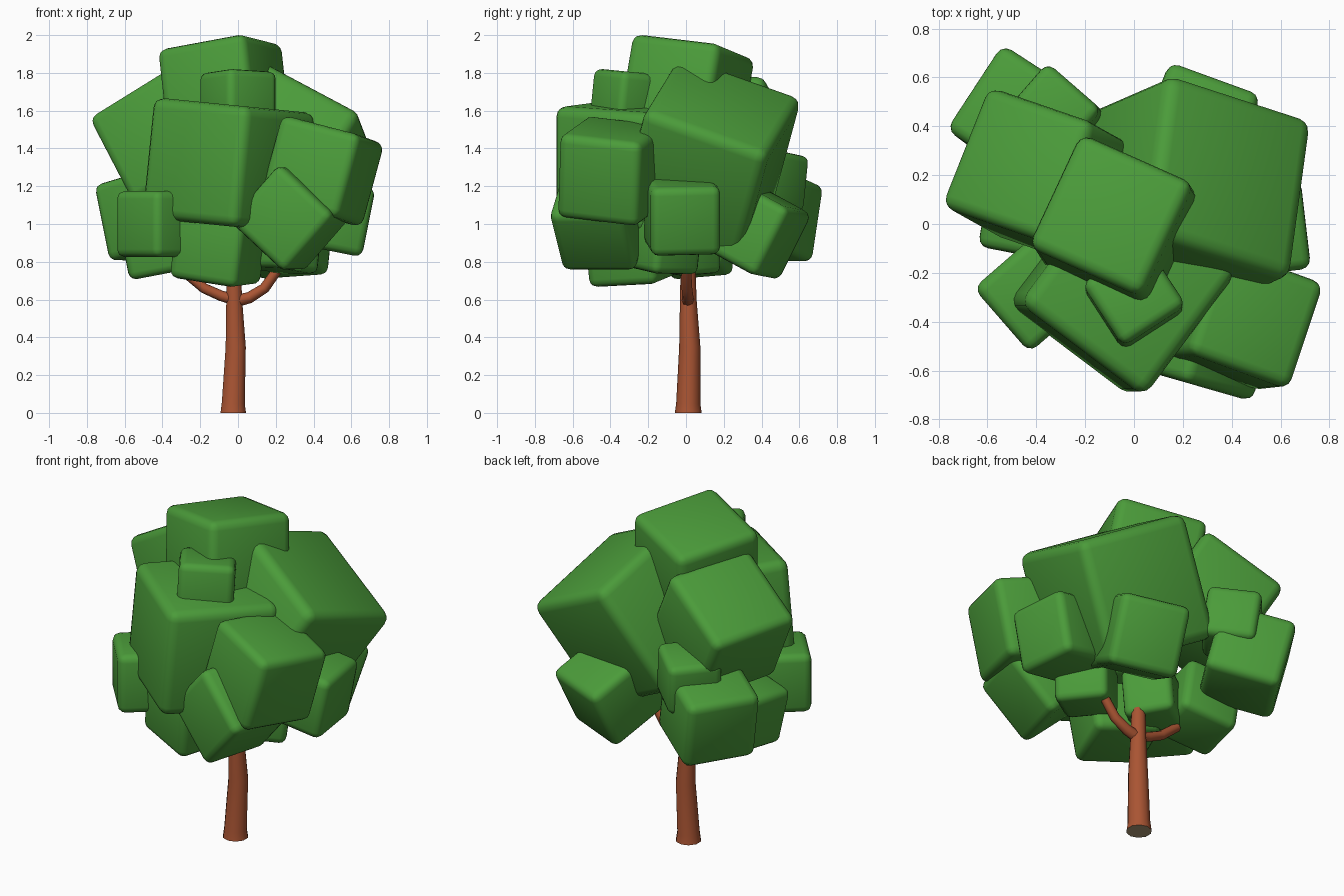
import bpy, bmesh, math
from mathutils import Vector, Matrix

if "Cube" in bpy.data.objects:
    bpy.data.objects.remove(bpy.data.objects["Cube"])


def material(name, rgb):
    m = bpy.data.materials.new(name)
    m.diffuse_color = (*rgb, 1)
    m.use_nodes = True
    m.node_tree.nodes["Principled BSDF"].inputs["Base Color"].default_value = m.diffuse_color
    return m


GREEN = material("leaf green", (0.07, 0.33, 0.042))
BROWN = material("bark brown", (0.40, 0.09, 0.033))
TAN = material("cut wood tan", (0.42, 0.32, 0.18))


def add_object(name, bm, *mats):
    for f in bm.faces:
        f.smooth = True
    me = bpy.data.meshes.new(name)
    bm.to_mesh(me)
    bm.free()
    for m in mats:
        me.materials.append(m)
    ob = bpy.data.objects.new(name, me)
    bpy.context.collection.objects.link(ob)
    return ob


def leaf_block(name, x, y, z, size, lean_x, lean_y, yaw):
    """Rounded cube whose top leans along x and y, its side heading along yaw."""
    n = Vector((lean_x, lean_y, 1))
    c, s = math.cos(math.radians(yaw)), math.sin(math.radians(yaw))
    u = Vector((c, s, -lean_x * c - lean_y * s)).normalized()
    n.normalize()
    rot = Matrix((u, n.cross(u), n)).transposed().to_4x4()
    bm = bmesh.new()
    bmesh.ops.create_cube(bm, size=size, matrix=Matrix.Translation((x, y, z)) @ rot)
    bmesh.ops.bevel(bm, geom=bm.edges[:], offset=0.026 + 0.045 * size, segments=3,
                    profile=0.5, affect='EDGES')
    return add_object(name, bm, GREEN)


def tube(name, points, sides):
    """Tapered tube through (x, y, z, radius) points."""
    bm = bmesh.new()
    pts = [Vector(p[:3]) for p in points]
    rings = []
    for i, p in enumerate(points):
        d = pts[min(i + 1, len(pts) - 1)] - pts[max(i - 1, 0)]
        if i == 0 and p[2] == 0:
            d = Vector((0, 0, 1))          # keep the trunk foot level
        rot = Vector((0, 0, 1)).rotation_difference(d).to_matrix().to_4x4()
        ring = bmesh.ops.create_circle(bm, segments=sides, radius=p[3],
                                       matrix=Matrix.Translation(pts[i]) @ rot)
        rings.append(ring["verts"])
    for a, b in zip(rings, rings[1:]):
        for i in range(sides):
            j = (i + 1) % sides
            bm.faces.new((a[i], a[j], b[j], b[i]))
    foot = bm.faces.new(rings[0])
    if points[0][2] == 0:
        foot.material_index = 1            # cut end of the trunk
    bm.faces.new(rings[-1])
    bmesh.ops.recalc_face_normals(bm, faces=bm.faces)
    ob = add_object(name, bm, BROWN, TAN)
    bpy.context.view_layer.objects.active = ob
    ob.select_set(True)
    bpy.ops.object.shade_smooth_by_angle(angle=0.9)
    ob.select_set(False)


# Trunk and two branches
tube("trunk", [(-.025, .012, 0, .071), (-.025, .012, .05, .064), (-.012, .02, .35, .056),
               (-.02, .012, .6, .044), (-.025, .01, .9, .036)], 10)
tube("right_branch", [(-.02, .01, .59, .034), (.06, .01, .61, .03), (.14, .005, .66, .028),
                      (.24, 0, .8, .025)], 8)
tube("left_branch", [(-.02, .01, .60, .03), (-.09, .01, .62, .028),
                     (-.18, .015, .66, .027), (-.29, .02, .75, .025)], 8)

# Upper foliage
leaf_block("top_leaves", -.07, 0, 1.69, .515, -.11, .17, -24)
leaf_block("front_leaves", -.05, -.26, 1.31, .64, .1, 0, -37)
leaf_block("back_right_leaves", .22, .12, 1.345, .70, .62, .27, -18)
leaf_block("back_left_leaves", -.37, .185, 1.45, .53, -.52, .29, -19)
leaf_block("front_right_leaves", .445, -.39, 1.28, .46, .27, .03, -20)
leaf_block("upper_front_leaves", 0, -.30, 1.65, .31, 0, .1, 33)

# Lower ring of foliage
leaf_block("low_front_right_leaves", .28, -.455, 1.03, .41, .87, -.25, 74)
leaf_block("low_front_left_leaves", -.41, -.28, 1.0, .35, 0, 0, -49)
leaf_block("low_front_leaves", -.1, -.29, .89, .39, .12, -.1, -21)
leaf_block("low_back_left_leaves", -.45, .425, 1.05, .42, -.2, .15, -33)
leaf_block("inner_back_left_leaves", -.33, .44, 1.23, .30, -.1, .1, -41)
leaf_block("low_left_leaves", -.42, .05, .91, .34, -.2, -.05, -11)
leaf_block("low_right_leaves", .495, -.02, 1.045, .37, .2, 0, 7)
leaf_block("low_back_right_leaves", .25, .355, .975, .40, .11, .5, -20)

# Foliage around the branch tips
leaf_block("inner_left_leaves", -.13, 0, .88, .28, .1, 0, 37)
leaf_block("inner_right_leaves", .24, -.12, .90, .30, .1, .1, 37)
